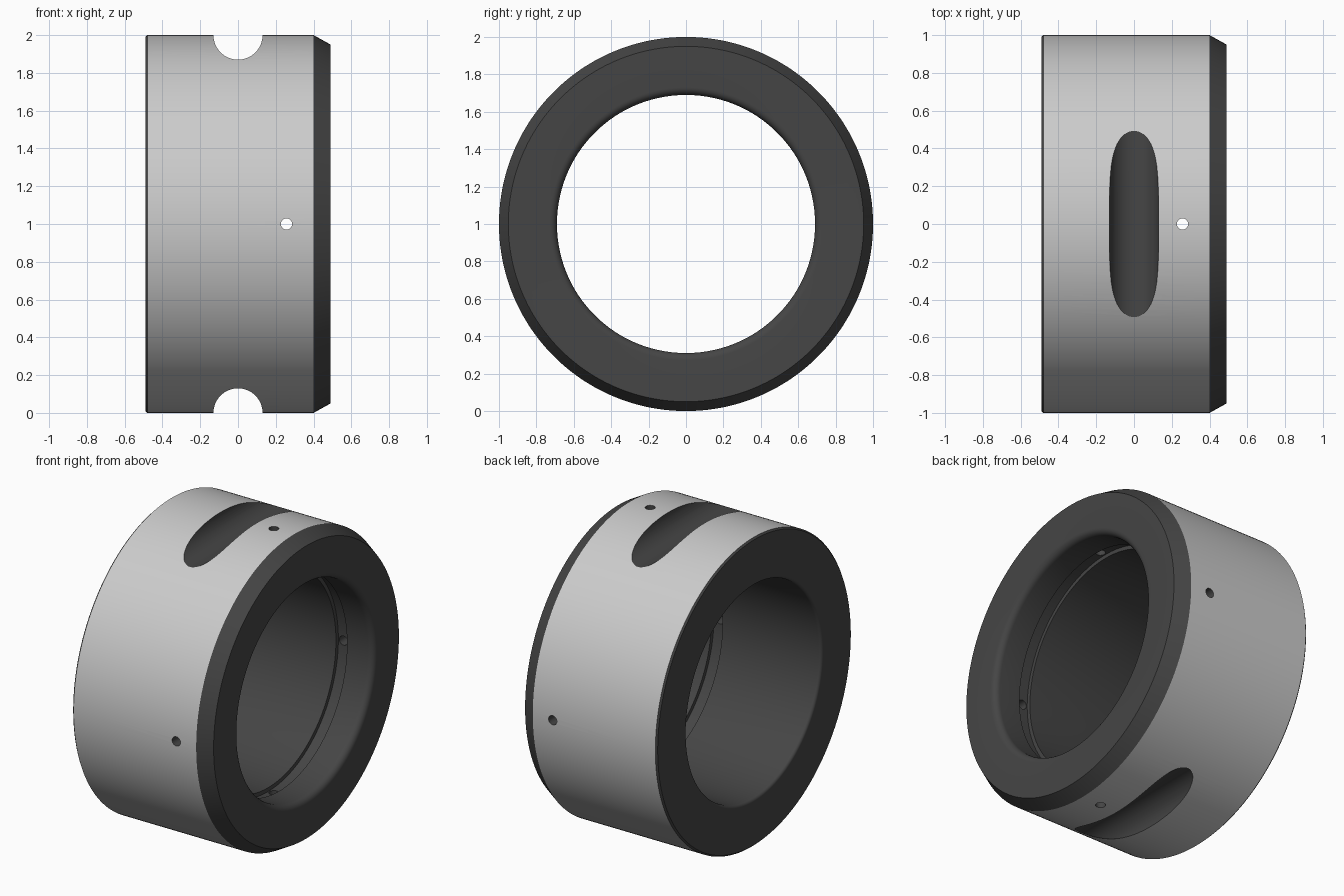
import bpy, bmesh, math
from mathutils import Vector, Matrix

if "Cube" in bpy.data.objects:
    bpy.data.objects.remove(bpy.data.objects["Cube"])

SEG = 192

def fillet(cx, cr, rad, a0, a1, n=6):
    return [(cx + rad * math.cos(math.radians(a0 + (a1 - a0) * i / n)),
             cr + rad * math.sin(math.radians(a0 + (a1 - a0) * i / n))) for i in range(n + 1)]

# Collar section as (x, radius): chamfered outside, rounded bore mouths, inner groove
profile = [(-0.49, 0.99), (-0.48, 1.0), (0.40, 1.0), (0.49, 0.95)]
profile += fillet(0.45, 0.73, 0.04, 0, -90)
profile += [(0.30, 0.69), (0.30, 0.715), (0.22, 0.715), (0.22, 0.69)]
profile += fillet(-0.47, 0.71, 0.02, 270, 180)

bm = bmesh.new()
rings = []
for i in range(SEG):
    a = 2 * math.pi * (i + 0.5) / SEG
    rings.append([bm.verts.new((x, r * math.cos(a), 1 + r * math.sin(a))) for x, r in profile])
for i in range(SEG):
    p, q = rings[i], rings[(i + 1) % SEG]
    for j in range(len(profile)):
        k = (j + 1) % len(profile)
        bm.faces.new((p[j], p[k], q[k], q[j]))
bmesh.ops.recalc_face_normals(bm, faces=bm.faces)
mesh = bpy.data.meshes.new("shaft_collar")
bm.to_mesh(mesh)
bm.free()
collar = bpy.data.objects.new("shaft_collar", mesh)
bpy.context.collection.objects.link(collar)
bpy.context.view_layer.objects.active = collar
collar.select_set(True)

def cut(name, loc, radius, along_y, sides):
    bm = bmesh.new()
    bmesh.ops.create_cone(bm, cap_ends=True, segments=sides, radius1=radius, radius2=radius, depth=2.6)
    rot = Matrix.Rotation(math.pi / 2 if along_y else 0, 4, 'X')
    bmesh.ops.transform(bm, matrix=Matrix.Translation(loc) @ rot, verts=bm.verts)
    me = bpy.data.meshes.new(name)
    bm.to_mesh(me)
    bm.free()
    cutter = bpy.data.objects.new(name, me)
    bpy.context.collection.objects.link(cutter)
    cutter.hide_render = True
    mod = collar.modifiers.new(name, 'BOOLEAN')
    mod.operation, mod.solver, mod.object = 'DIFFERENCE', 'EXACT', cutter
    bpy.ops.object.modifier_apply(modifier=name)
    bpy.data.objects.remove(cutter)

# Round-bottomed slots on top and underneath
for z in (0, 2):
    cut("slot_cutter", (0, 0, z), 0.13, True, 64)
# Four small radial holes opening into the groove
for along_y in (True, False):
    cut("hole_cutter", (0.257, 0, 1), 0.03, along_y, 24)

# Grey outer wall, dark machined faces
grey = bpy.data.materials.new("grey")
grey.diffuse_color = (0.8, 0.8, 0.8, 1)
grey.use_nodes = True
grey.node_tree.nodes["Principled BSDF"].inputs["Base Color"].default_value = grey.diffuse_color
dark = bpy.data.materials.new("dark")
dark.diffuse_color = (0.06, 0.06, 0.06, 1)
dark.use_nodes = True
dark.node_tree.nodes["Principled BSDF"].inputs["Base Color"].default_value = dark.diffuse_color
collar.data.materials.clear()
collar.data.materials.append(grey)
collar.data.materials.append(dark)
for f in collar.data.polygons:
    radial = Vector((0, f.center.y, f.center.z - 1))
    outer = radial.length > 0.985 and f.normal.dot(radial.normalized()) > 0.97
    f.material_index = 0 if outer else 1

bpy.ops.object.shade_smooth_by_angle(angle=math.radians(25))
